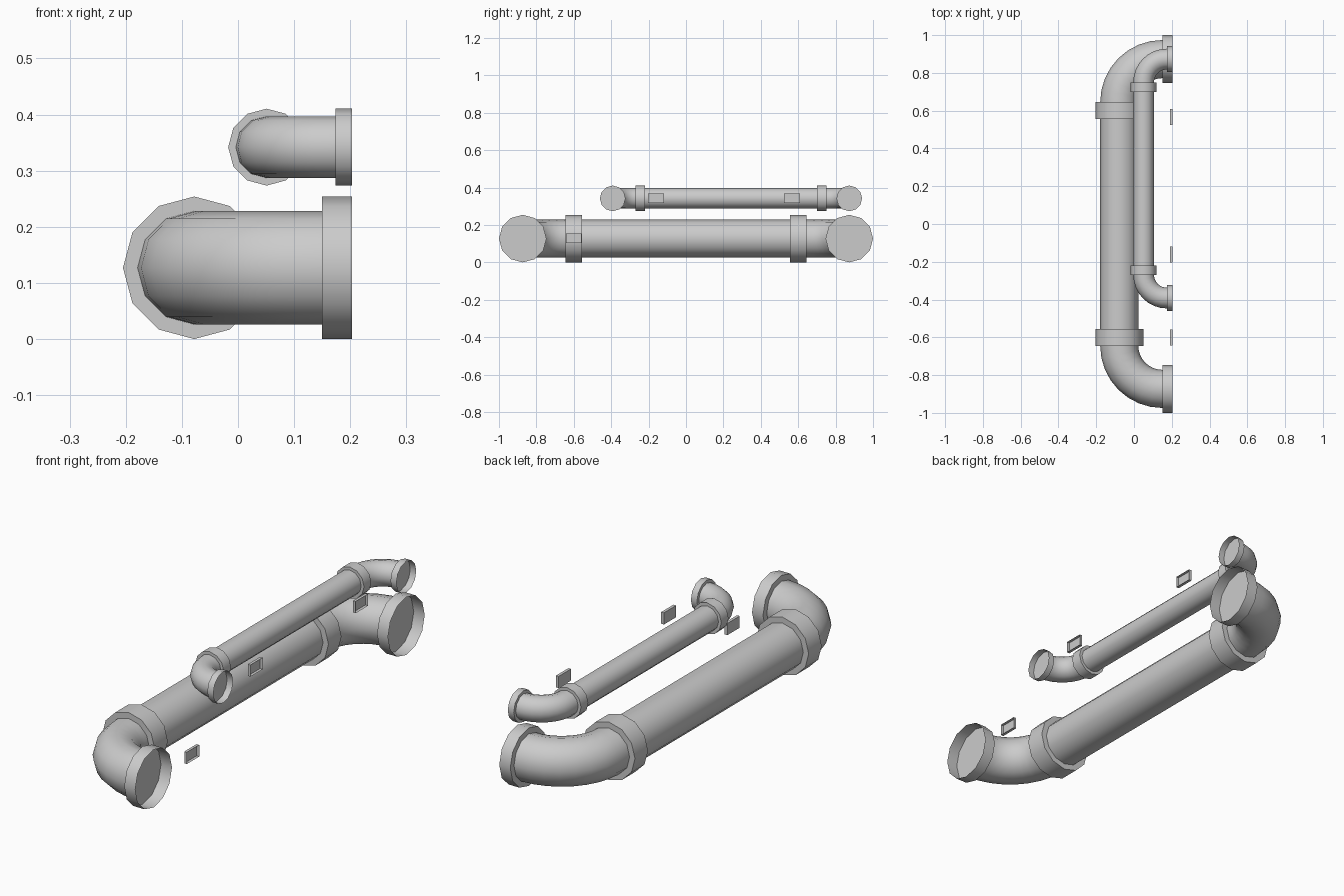
import bpy, bmesh
from math import sin, cos, pi, radians
from mathutils import Vector

SIDES = 12
BEND_STEPS = 8
WALL_X = 0.203      # plane of the open mounting ends

cube = bpy.data.objects.get("Cube")
if cube:
    bpy.data.objects.remove(cube, do_unlink=True)

grey = bpy.data.materials.new("pipe grey")
grey.use_nodes = True
grey.diffuse_color = (0.6, 0.6, 0.6, 1)
bsdf = next(n for n in grey.node_tree.nodes if n.type == 'BSDF_PRINCIPLED')
bsdf.inputs["Base Color"].default_value = (0.6, 0.6, 0.6, 1)


def finish(name, bm, smooth=True):
    mesh = bpy.data.meshes.new(name)
    bm.to_mesh(mesh)
    bm.free()
    mesh.materials.append(grey)
    obj = bpy.data.objects.new(name, mesh)
    bpy.context.collection.objects.link(obj)
    if smooth:
        bpy.ops.object.select_all(action='DESELECT')
        obj.select_set(True)
        bpy.context.view_layer.objects.active = obj
        bpy.ops.object.shade_smooth_by_angle(angle=radians(40))
    return obj


def tube(name, path, radius, cap_start=False, cap_end=False):
    """Round tube along (point, tangent) pairs lying in a level plane."""
    bm = bmesh.new()
    rings = []
    for point, tangent in path:
        side = Vector((tangent.y, -tangent.x, 0))
        rings.append([bm.verts.new(point + radius * (side * cos(a) + Vector((0, 0, sin(a)))))
                      for a in (2 * pi * i / SIDES for i in range(SIDES))])
    for lower, upper in zip(rings, rings[1:]):
        for i in range(SIDES):
            j = (i + 1) % SIDES
            bm.faces.new((lower[i], lower[j], upper[j], upper[i]))
    if cap_start:
        bm.faces.new(rings[0][::-1])
    if cap_end:
        bm.faces.new(rings[-1])
    return finish(name, bm)


def straight(name, start, end, radius, cap_start=False, cap_end=False):
    start, end = Vector(start), Vector(end)
    tangent = (end - start).normalized()
    return tube(name, [(start, tangent), (end, tangent)], radius, cap_start, cap_end)


def pipe_run(name, x, z, y_front, y_back, radius, collar_radius, flange_x, collar_width):
    """Straight pipe with an elbow, a collar and an open flange at each end."""
    bend = flange_x - x
    straight(name + "_pipe", (x, y_front + bend, z), (x, y_back - bend, z), radius)
    for end, y, s in (("front", y_front, -1), ("back", y_back, 1)):
        y_bend = y - s * bend
        # quarter-turn elbow towards the wall
        path = []
        for i in range(BEND_STEPS + 1):
            a = pi / 2 * i / BEND_STEPS
            path.append((Vector((flange_x - bend * cos(a), y_bend + s * bend * sin(a), z)),
                         Vector((sin(a), s * cos(a), 0))))
        tube(f"{name}_{end}_elbow", path, radius)
        # collar over the joint
        straight(f"{name}_{end}_collar", (x, y_bend - s * collar_width, z),
                 (x, y_bend, z), collar_radius, True, True)
        # flange, closed by a disc behind and open at the wall
        straight(f"{name}_{end}_flange", (flange_x, y, z), (WALL_X, y, z),
                 collar_radius, True)


def wall_plate(name, y, z, width=0.085, height=0.051, depth=0.013):
    """Shallow rectangular box, open towards the wall."""
    bm = bmesh.new()
    bmesh.ops.create_cube(bm, size=1)
    bmesh.ops.scale(bm, vec=(depth, width, height), verts=bm.verts)
    bmesh.ops.translate(bm, vec=(WALL_X - depth / 2, y, z), verts=bm.verts)
    bm.normal_update()
    bmesh.ops.delete(bm, geom=[f for f in bm.faces if f.normal.x > 0.5], context='FACES_ONLY')
    finish(name, bm, smooth=False)


pipe_run("large", -0.078, 0.127, -0.873, 0.873, 0.101, 0.127, 0.15, 0.09)
pipe_run("small", 0.051, 0.342, -0.392, 0.873, 0.055, 0.0685, 0.174, 0.05)

wall_plate("upper_front_plate", -0.161, 0.342)
wall_plate("upper_back_plate", 0.566, 0.342)
wall_plate("lower_plate", -0.6, 0.128)
